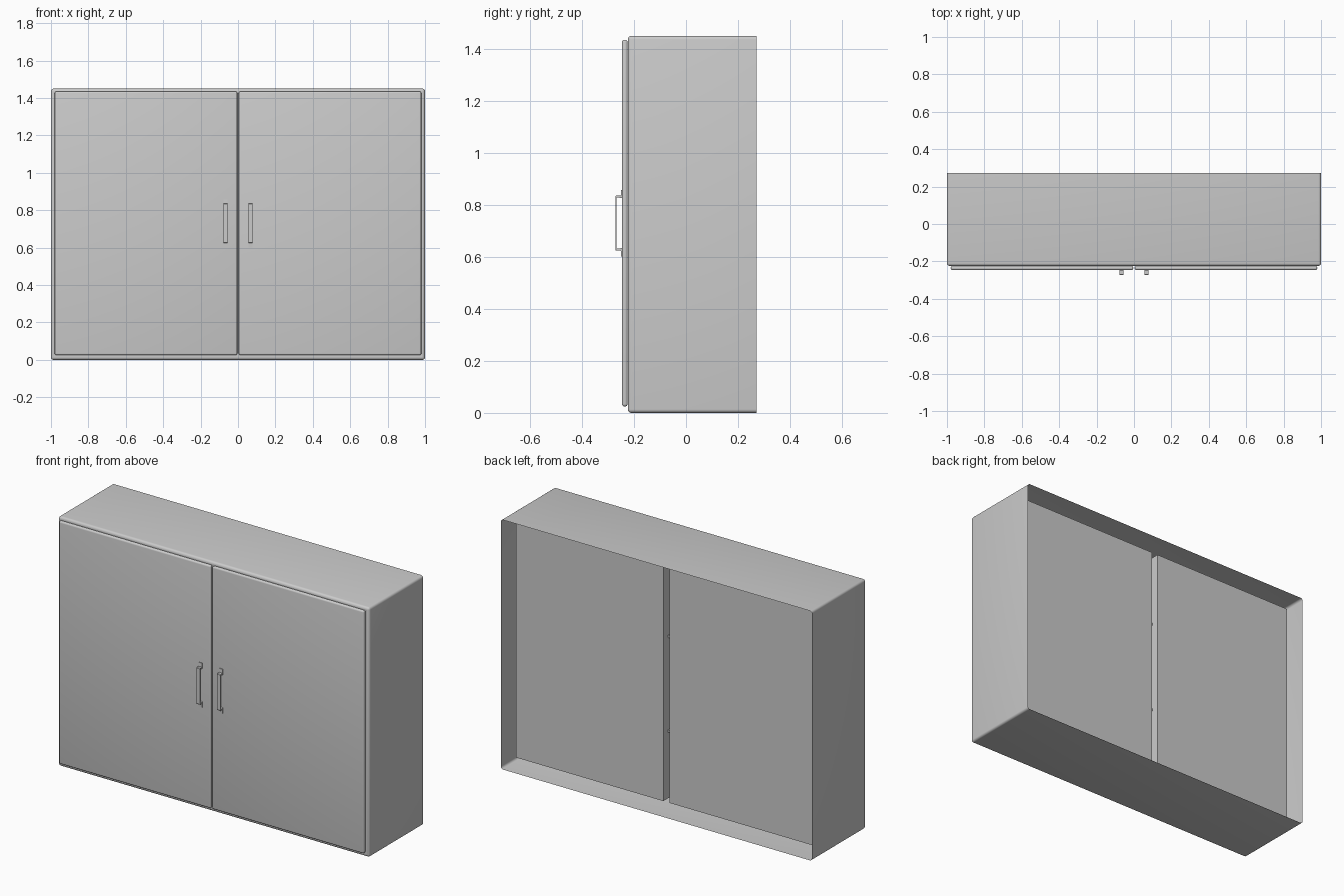
import bpy, bmesh

if "Cube" in bpy.data.objects:
    bpy.data.objects.remove(bpy.data.objects["Cube"])

FRONT, BACK, TOP = -0.224, 0.272, 1.45


def finish(name, bm, smooth=True):
    bmesh.ops.remove_doubles(bm, verts=bm.verts, dist=1e-4)
    bmesh.ops.recalc_face_normals(bm, faces=bm.faces)
    mesh = bpy.data.meshes.new(name)
    bm.to_mesh(mesh)
    bm.free()
    ob = bpy.data.objects.new(name, mesh)
    bpy.context.collection.objects.link(ob)
    if smooth:
        bpy.ops.object.select_all(action='DESELECT')
        ob.select_set(True)
        bpy.context.view_layer.objects.active = ob
        bpy.ops.object.shade_smooth_by_angle(angle=0.6)
    return ob


def add_box(bm, x, y, z):
    verts = bmesh.ops.create_cube(bm, size=1)["verts"]
    for v in verts:
        for i, (a, b) in enumerate((x, y, z)):
            v.co[i] = b if v.co[i] > 0 else a
    return verts


def box(name, x, y, z, bevel=0.0):
    bm = bmesh.new()
    add_box(bm, x, y, z)
    if bevel:
        bmesh.ops.bevel(bm, geom=bm.edges[:], offset=bevel, segments=4,
                        profile=0.5, affect='EDGES')
    return finish(name, bm, bool(bevel))


# Carcass: rounded outer shell, open at the back
R = 0.014
CX0, CX1, CZ0, CZ1, CY = 0.02, 0.965, 0.04, 1.41, 0.18
bm = bmesh.new()
add_box(bm, (-1, 1), (FRONT, BACK), (0, TOP))
back = [f for f in bm.faces if all(v.co.y > 0.2 for v in f.verts)]
bmesh.ops.delete(bm, geom=back, context='FACES_ONLY')
rounded = [e for e in bm.edges if any(v.co.y < 0 for v in e.verts)]
bmesh.ops.bevel(bm, geom=rounded, offset=R, segments=4, profile=0.5, affect='EDGES')
face = [f for f in bm.faces if all(abs(v.co.y - FRONT) < 1e-4 for v in f.verts)]
bmesh.ops.delete(bm, geom=face, context='FACES_ONLY')

# Front frame around the two compartments, and the compartment linings
xs = [-1 + R, -CX1, -CX0, CX0, CX1, 1 - R]
zs = [R, CZ0, CZ1, TOP - R]
for i in range(5):
    for j in range(3):
        if j == 1 and i in (1, 3):
            verts = add_box(bm, (xs[i], xs[i + 1]), (FRONT, CY), (CZ0, CZ1))
            lid = [f for f in verts[0].link_faces[:] + [g for v in verts for g in v.link_faces]
                   if all(abs(v.co.y - FRONT) < 1e-5 for v in f.verts)]
            bmesh.ops.delete(bm, geom=list(set(lid)), context='FACES_ONLY')
        else:
            bm.faces.new([bm.verts.new((x, FRONT, z)) for x, z in (
                (xs[i], zs[j]), (xs[i + 1], zs[j]),
                (xs[i + 1], zs[j + 1]), (xs[i], zs[j + 1]))])
finish("cabinet_carcass", bm)

# Handle side profile (y, z above its middle), mirrored to make the full bracket
MID = 0.73
outer = [(-0.246, 0.128), (-0.250, 0.128), (-0.251, 0.106), (-0.269, 0.106), (-0.272, 0.103)]
inner = [(-0.267, 0.099), (-0.246, 0.096)]
outline = (outer + [(y, -z) for y, z in reversed(outer)]
           + [(y, -z) for y, z in reversed(inner)] + inner)

for side, s in (("left", -1), ("right", 1)):
    def span(a, b):
        return tuple(sorted((s * a, s * b)))

    # Door
    box(side + "_door", span(0.004, 0.98), (-0.246, -0.2245), (0.025, 1.435), 0.009)

    # Handle
    bm = bmesh.new()
    x0, x1 = span(0.055, 0.077)
    f = bm.faces.new([bm.verts.new((x0, y, MID + z)) for y, z in outline])
    ext = bmesh.ops.extrude_face_region(bm, geom=[f], use_keep_orig=True)["geom"]
    bmesh.ops.translate(bm, vec=(x1 - x0, 0, 0),
                        verts=[g for g in ext if isinstance(g, bmesh.types.BMVert)])
    finish(side + "_handle", bm, False)

    # Shelves resting on pins that poke through the linings
    for n, z in enumerate((0.43, 0.98)):
        box(f"{side}_shelf_{n + 1}", span(CX0 + 0.004, CX1 - 0.004),
            (-0.19, CY - 0.01), (z + 0.007, z + 0.03))
        bm = bmesh.new()
        for y in (-0.12, 0.13):
            for a, b in ((0.004, 0.04), (0.945, 0.981)):
                add_box(bm, span(a, b), (y - 0.007, y + 0.007), (z - 0.007, z + 0.007))
        finish(f"{side}_shelf_pins_{n + 1}", bm, False)
